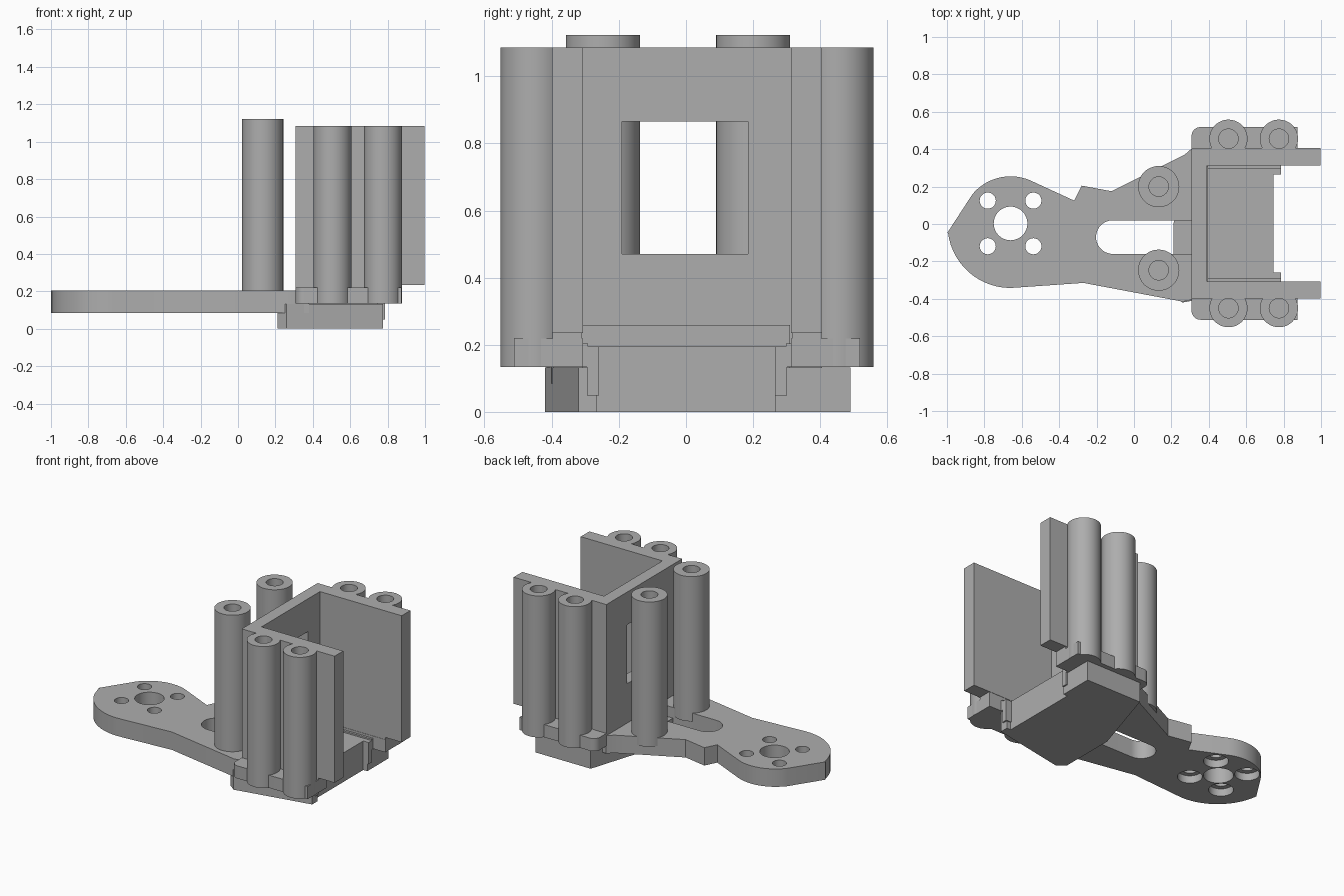
import bpy, bmesh, math
from math import cos, sin, radians

cube = bpy.data.objects.get("Cube")
if cube:
    bpy.data.objects.remove(cube, do_unlink=True)

grey = bpy.data.materials.new("plain grey")
grey.use_nodes = True
grey.diffuse_color = (0.42, 0.42, 0.42, 1)
grey.node_tree.nodes["Principled BSDF"].inputs["Base Color"].default_value = (0.42, 0.42, 0.42, 1)


def prism(name, outline, z0, z1):
    """Extrude a flat outline from z0 to z1."""
    bm = bmesh.new()
    face = bm.faces.new([bm.verts.new((x, y, z0)) for x, y in outline])
    top = bmesh.ops.extrude_face_region(bm, geom=[face])["geom"]
    bmesh.ops.translate(bm, vec=(0, 0, z1 - z0),
                        verts=[g for g in top if isinstance(g, bmesh.types.BMVert)])
    bmesh.ops.recalc_face_normals(bm, faces=bm.faces)
    mesh = bpy.data.meshes.new(name)
    bm.to_mesh(mesh)
    bm.free()
    mesh.materials.append(grey)
    obj = bpy.data.objects.new(name, mesh)
    bpy.context.collection.objects.link(obj)
    return obj


def box(name, x0, x1, y0, y1, z0, z1):
    return prism(name, [(x0, y0), (x1, y0), (x1, y1), (x0, y1)], z0, z1)


def arc(cx, cy, r, a0, a1, n):
    return [(cx + r * cos(radians(a0 + (a1 - a0) * i / n)),
             cy + r * sin(radians(a0 + (a1 - a0) * i / n))) for i in range(n + 1)]


def disc(name, cx, cy, r, z0, z1):
    return prism(name, arc(cx, cy, r, 0, 360, 48)[:-1], z0, z1)


def cut(obj, cutters):
    """Subtract each cutter, then remove it."""
    for c in cutters:
        mod = obj.modifiers.new("cut", 'BOOLEAN')
        mod.operation, mod.solver, mod.object = 'DIFFERENCE', 'EXACT', c
        bpy.context.view_layer.objects.active = obj
        bpy.ops.object.modifier_apply(modifier=mod.name)
        bpy.data.objects.remove(c, do_unlink=True)


def smooth(obj):
    bpy.ops.object.select_all(action='DESELECT')
    obj.select_set(True)
    bpy.context.view_layer.objects.active = obj
    bpy.ops.object.shade_smooth_by_angle(angle=radians(30))


def tube(name, x, y, r, z0, z1):
    obj = disc(name, x, y, r, z0, z1)
    cut(obj, [disc("bore", x, y, 0.052, z0 + 0.1, z1 + 0.1)])
    smooth(obj)


# Arm with rounded head, motor holes and a long slot
outline = arc(-0.66, -0.01, 0.265, 140, 65, 12)
outline += [(-0.32, 0.125), (-0.28, 0.205), (-0.12, 0.175), (0.2, 0.335), (0.27, 0.37),
            (0.31, 0.405), (0.38, 0.405), (0.38, -0.4), (0.31, -0.405), (0.26, -0.415),
            (-0.27, -0.315)]
outline += arc(-0.66, -0.005, 0.337, 270, 187, 14) + [(-1.0, -0.05)]
arm = prism("arm", outline, 0.085, 0.205)
holes = [disc("centre_hole", -0.66, 0.003, 0.09, 0, 0.3)]
for sx in (-1, 1):
    for sy in (-1, 1):
        x, y = -0.66 + sx * 0.122, 0.003 + sy * 0.122
        holes.append(disc("screw_hole", x, y, 0.043, 0, 0.3))
        holes.append(disc("counterbore", x, y, 0.075, 0, 0.135))
slot = arc(-0.113, -0.07, 0.09, 90, 270, 20) + [(0.31, -0.16), (0.31, 0.02)]
holes.append(prism("slot", slot, 0, 0.3))
cut(arm, holes)
smooth(arm)

# Lower base block with a shallow front recess
prism("base_block", [(0.26, -0.42), (0.775, -0.32), (0.775, -0.265), (0.745, -0.265),
                     (0.745, 0.265), (0.775, 0.265), (0.775, 0.49), (0.365, 0.49),
                     (0.21, 0.0), (0.21, -0.38)], 0, 0.133)

# Box floor and the step at the foot of the back wall
box("floor", 0.312, 0.745, -0.31, 0.31, 0.11, 0.195)
box("floor_step", 0.385, 0.395, -0.31, 0.31, 0.19, 0.26)

# Back wall with window
back = box("back_wall", 0.308, 0.39, -0.4, 0.405, 0.195, 1.085)
cut(back, [box("window", 0.2, 0.5, -0.19, 0.185, 0.47, 0.865)])

# Side walls, collars, hooks and screw tubes
for side, s, off in (("left", 1, 0.003), ("right", -1, 0.003)):
    def span(a, b):
        return sorted((s * a + off, s * b + off))
    box(side + "_wall", 0.308, 0.997, *span(0.31, 0.402), 0.235, 1.085)
    rim = [(0.875, 0.31), (0.875, 0.515)] + arc(0.355, 0.468, 0.047, 90, 180, 8) + [(0.308, 0.31)]
    collar = prism(side + "_collar", [(x, s * y + off) for x, y in rim], 0.135, 0.22)
    smooth(collar)
    box(side + "_wall_foot", 0.308, 0.875, *span(0.312, 0.4), 0.2, 0.24)
    box(side + "_rail", 0.39, 0.785, *span(0.295, 0.312), 0.135, 0.205)
    box(side + "_hook", 0.74, 0.785, *span(0.262, 0.298), 0.05, 0.195)
    for x in (0.505, 0.775):
        tube(side + "_screw_tube", x, s * 0.453 + off, 0.102, 0.135, 1.085)

# Free-standing posts on the arm
for y in (0.2, -0.247):
    tube("post", 0.132, y, 0.11, 0.15, 1.122)
